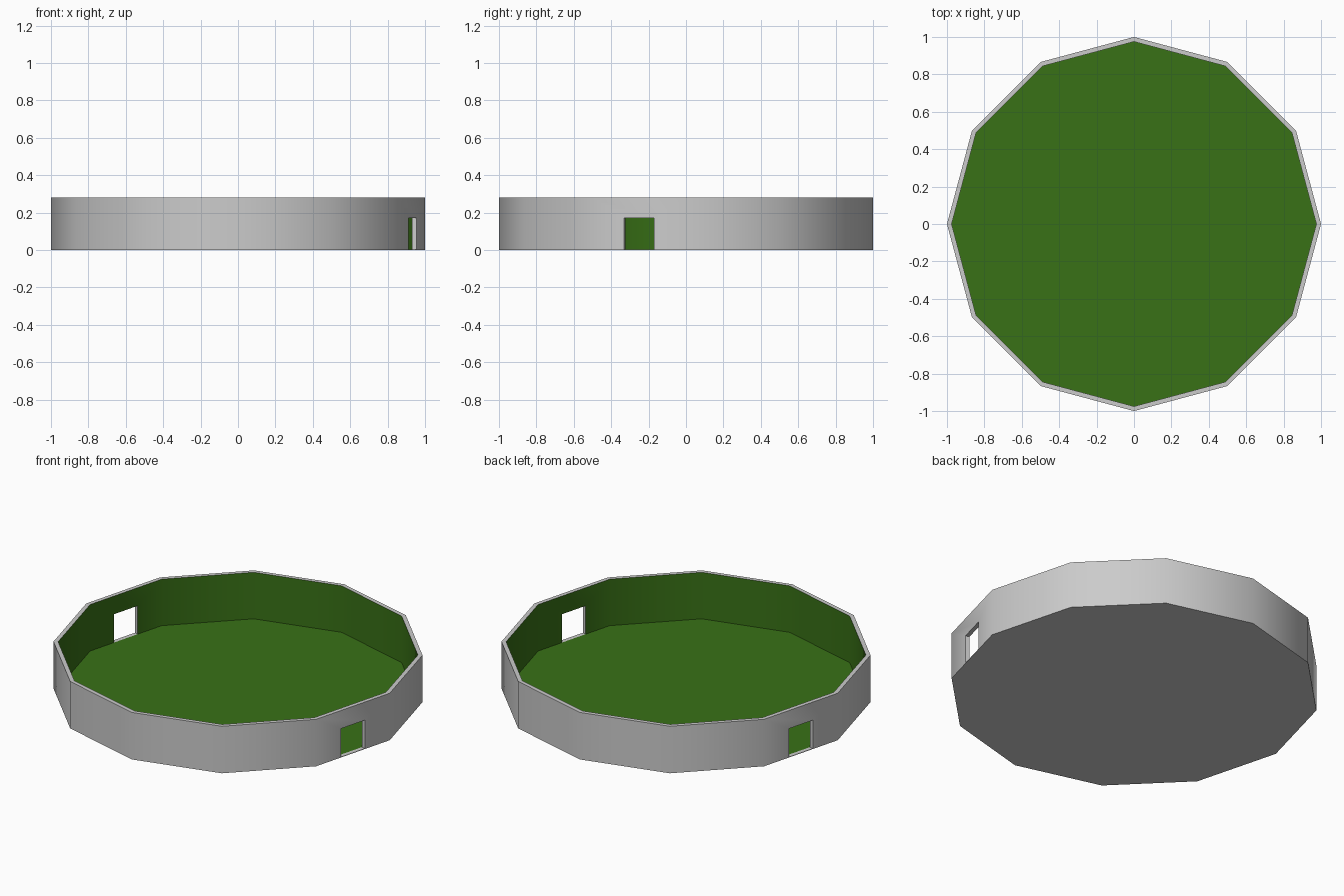
import bpy, bmesh, math
from mathutils import Vector

if "Cube" in bpy.data.objects:
    bpy.data.objects.remove(bpy.data.objects["Cube"])

SIDES = 12
INNER = 0.975            # inner radius, outer radius is 1
HEIGHT = 0.28
BASE = 0.003             # thin base plate
DOOR_TOP = 0.172
DOOR_HALF = 0.083
DOOR_SIDES = (5, 11)     # opposite sides with doorways

green = bpy.data.materials.new("green")
green.diffuse_color = (0.04, 0.165, 0.008, 1)
green.use_nodes = True
green.node_tree.nodes["Principled BSDF"].inputs["Base Color"].default_value = green.diffuse_color


def corner(i, r, z=0.0):
    a = math.tau * i / SIDES
    return Vector((r * math.cos(a), r * math.sin(a), z))


def finish(bm, name):
    bmesh.ops.remove_doubles(bm, verts=bm.verts, dist=1e-5)
    me = bpy.data.meshes.new(name)
    bm.to_mesh(me)
    bm.free()
    me.materials.append(None)
    me.materials.append(green)
    ob = bpy.data.objects.new(name, me)
    bpy.context.collection.objects.link(ob)
    bpy.ops.object.select_all(action='DESELECT')
    ob.select_set(True)
    bpy.context.view_layer.objects.active = ob
    bpy.ops.object.shade_smooth_by_angle(angle=math.radians(35))


def face(bm, pts, mat=0):
    f = bm.faces.new([bm.verts.new(p) for p in pts])
    f.material_index = mat


# Wall: each side is a profile, notched where there is a doorway
half = math.sin(math.pi / SIDES)


def side_points(i, r, profile):
    a, b = corner(i, r), corner(i + 1, r)
    mid, along = (a + b) / 2, (b - a).normalized()
    pts = []
    for u, z in profile:
        u = u * r if abs(u) == half else u
        pts.append(mid + along * u + Vector((0, 0, z)))
    return pts


bm = bmesh.new()
for i in range(SIDES):
    profile = [(-half, BASE)]
    if i in DOOR_SIDES:
        d = DOOR_HALF
        profile += [(-d, BASE), (-d, DOOR_TOP), (d, DOOR_TOP), (d, BASE)]
    profile += [(half, BASE), (half, HEIGHT), (-half, HEIGHT)]
    out = side_points(i, 1.0, profile)
    inn = side_points(i, INNER, profile)
    face(bm, out)
    face(bm, inn[::-1], 1)
    n = len(profile)
    for k in range(n):
        j = (k + 1) % n
        if profile[k][0] == profile[j][0] and abs(profile[k][0]) == half:
            continue     # neighbouring sides join here
        face(bm, [out[j], out[k], inn[k], inn[j]])
finish(bm, "wall")

# Base plate with green floor inside the wall
bm = bmesh.new()
face(bm, [corner(i, 1) for i in reversed(range(SIDES))])
face(bm, [corner(i, INNER, BASE) for i in range(SIDES)], 1)
for i in range(SIDES):
    j = i + 1
    face(bm, [corner(i, 1), corner(j, 1), corner(j, 1, BASE), corner(i, 1, BASE)])
    face(bm, [corner(i, 1, BASE), corner(j, 1, BASE),
              corner(j, INNER, BASE), corner(i, INNER, BASE)])
finish(bm, "floor")
